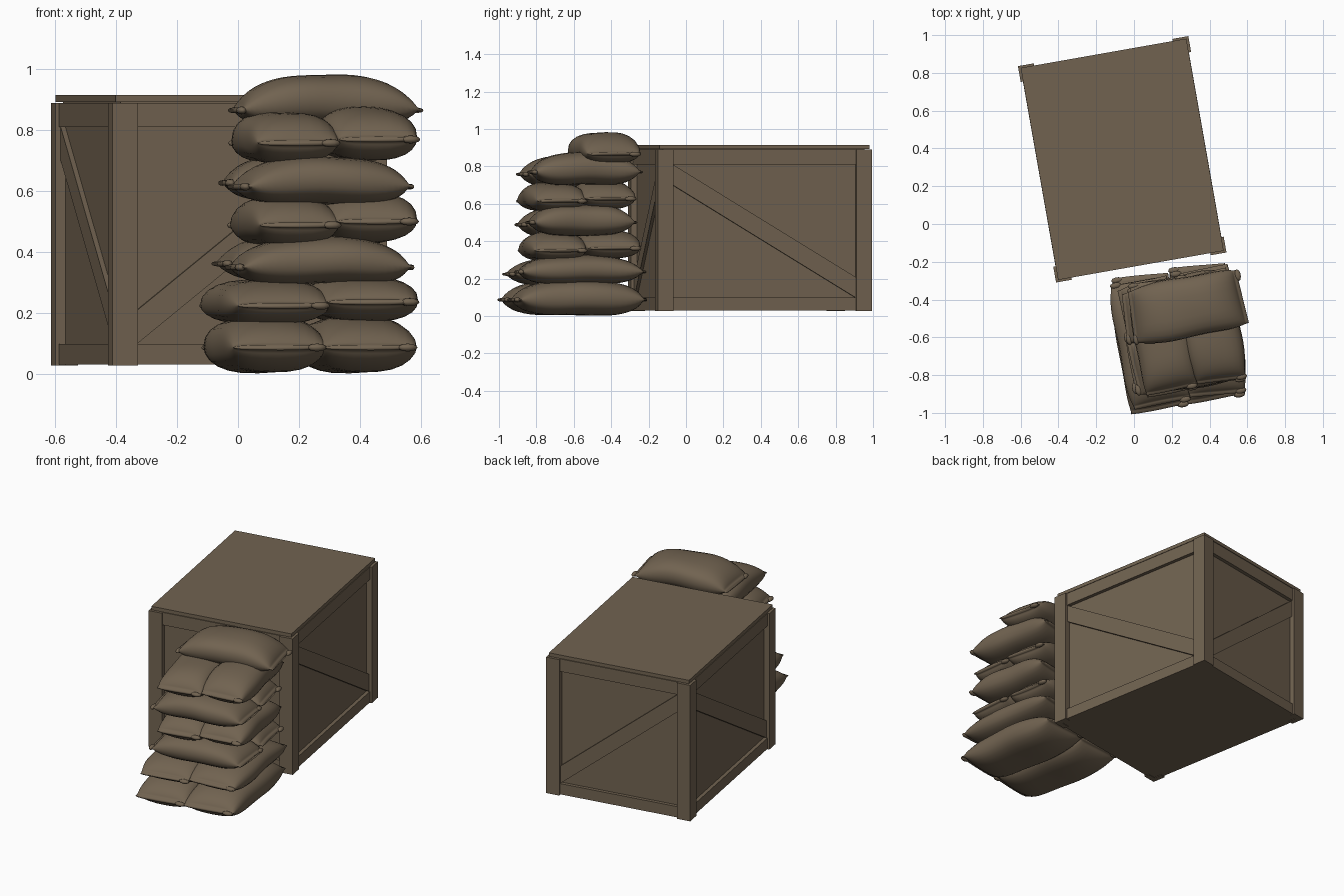
import bpy, bmesh, math, random
from mathutils import Matrix, Vector

if "Cube" in bpy.data.objects:
    bpy.data.objects.remove(bpy.data.objects["Cube"])

random.seed(4)


def material(name, rgb):
    m = bpy.data.materials.new(name)
    m.diffuse_color = (*rgb, 1)
    m.use_nodes = True
    m.node_tree.nodes["Principled BSDF"].inputs["Base Color"].default_value = m.diffuse_color
    return m


BROWN = material("dusty brown", (0.165, 0.124, 0.081))


def finish(bm, name, matrix, smooth=False):
    bmesh.ops.recalc_face_normals(bm, faces=bm.faces)
    me = bpy.data.meshes.new(name)
    bm.to_mesh(me)
    bm.free()
    ob = bpy.data.objects.new(name, me)
    bpy.context.collection.objects.link(ob)
    me.materials.append(BROWN)
    ob.matrix_world = matrix
    for p in me.polygons:
        p.use_smooth = smooth
    return ob


def prism(bm, pts, y0, y1, mat=Matrix()):
    """Extrude an (x, z) outline from y0 to y1."""
    a = [bm.verts.new(mat @ Vector((x, y0, z))) for x, z in pts]
    b = [bm.verts.new(mat @ Vector((x, y1, z))) for x, z in pts]
    bm.faces.new(a)
    bm.faces.new(b[::-1])
    n = len(pts)
    for i in range(n):
        bm.faces.new((a[i], b[i], b[(i + 1) % n], a[(i + 1) % n]))


def rect(x0, x1, z0, z1):
    return [(x0, z0), (x1, z0), (x1, z1), (x0, z1)]


# ---- Crate, turned ten degrees ----
TURN = math.radians(10)
CRATE = Matrix.Translation((-0.0625, 0.3425, 0)) @ Matrix.Rotation(TURN, 4, 'Z')
A, B = 0.458, 0.5815           # outer half sizes over the corner posts
POST_W, THICK = 0.085, 0.034

body, lid = bmesh.new(), bmesh.new()
prism(body, rect(-A + THICK, A - THICK, 0.03, 0.894), -B + THICK, B - THICK)
prism(lid, rect(-0.445, 0.445, 0.893, 0.915), -0.57, 0.57)
posts, rails, braces = bmesh.new(), bmesh.new(), bmesh.new()

for k in range(4):
    M = Matrix.Rotation(k * math.pi / 2, 4, 'Z')
    half, dist = (A, B) if k % 2 == 0 else (B, A)
    inner = half - POST_W
    outer = half if k % 2 == 0 else half - THICK
    # corner planks
    for s in (-1, 1):
        x0, x1 = sorted((s * inner, s * outer))
        prism(posts, rect(x0, x1, 0.027, 0.89), -dist, -dist + THICK, M)
    # top and bottom rails
    for z0, z1 in ((0.03, 0.098), (0.81, 0.89)):
        prism(rails, rect(-inner, inner, z0, z1), -dist + 0.012, -dist + THICK + 0.002, M)
    # diagonal: rises to the right on the ends, falls on the long sides
    s = 1 if k % 2 == 0 else -1
    w = 0.11
    prism(braces, [(-s * inner, 0.098), (s * inner, 0.81 - w), (s * inner, 0.81),
                   (-s * inner, 0.098 + w)], -dist + 0.018, -dist + THICK + 0.002, M)

for bm, name in ((body, "crate_panels"), (lid, "crate_lid"), (posts, "crate_corner_posts"),
                 (rails, "crate_rails"), (braces, "crate_braces")):
    finish(bm, name, CRATE)


# ---- Sandbags ----
def sandbag(name, centre, angle, L, W, z0, z1, droop):
    """Pillow along local x: half length L, half width W."""
    bm = bmesh.new()
    H, SEG = (z1 - z0) / 2, 24
    ts = [math.sin(math.pi / 2 * i / 12) for i in range(-12, 13)]
    ts = [-1.0, -0.96] + [0.94 * t for t in ts] + [0.96, 1.0]
    p1, p2 = random.uniform(0, 6), random.uniform(0, 6)

    def power(v, e):
        return math.copysign(abs(v) ** e, v)

    rings = []
    for t in ts:
        u = min(1, abs(t) / 0.95)
        h = max(0.009, H * (1 - u ** 3.6) ** 0.55)          # full belly, flat sewn ends
        w = W * (1 - 0.12 * u ** 4) + 0.004 * math.sin(5 * t + p1)
        ring = []
        for i in range(SEG):
            a = 2 * math.pi * i / SEG
            c, s = math.cos(a), math.sin(a)
            y = w * power(c, 0.8)
            z = h * power(s, 0.8) - droop * t * t
            z += 0.004 * math.sin(4 * t + p2 + 9 * y) * (1 - u)
            ring.append(bm.verts.new((L * t + 0.008 * math.sin(9 * y + p1) * t, y, z)))
        rings.append(ring)
    for r, q in zip(rings, rings[1:]):
        for i in range(SEG):
            j = (i + 1) % SEG
            bm.faces.new((r[i], r[j], q[j], q[i]))
    bm.faces.new(rings[0])
    bm.faces.new(rings[-1])
    # tied ear at one corner of each end
    for s in (-1, 1):
        m = Matrix.Translation((s * L * 0.985, s * W * 0.72, -droop)) \
            @ Matrix.Diagonal((0.017, 0.032, 0.013, 1))
        bmesh.ops.create_uvsphere(bm, u_segments=10, v_segments=6, radius=1, matrix=m)
    mat = Matrix.Translation((*centre, (z0 + z1) / 2)) @ Matrix.Rotation(angle, 4, 'Z')
    finish(bm, name, mat, True)


# centre x, centre y, bags run front to back, half length, half width, offset, bottom, top, droop
LAYERS = [
    (0.235, -0.60, True, 0.355, 0.172, 0.152, 0.003, 0.190, 0.010),
    (0.240, -0.60, True, 0.335, 0.172, 0.155, 0.165, 0.318, 0.012),
    (0.250, -0.575, False, 0.292, 0.160, 0.140, 0.300, 0.455, 0.022),
    (0.280, -0.585, True, 0.285, 0.150, 0.130, 0.425, 0.593, 0.015),
    (0.255, -0.585, False, 0.285, 0.152, 0.135, 0.565, 0.720, 0.022),
    (0.280, -0.57, True, 0.290, 0.150, 0.130, 0.695, 0.868, 0.018),
    (0.280, -0.44, False, 0.300, 0.160, 0.0, 0.815, 0.985, 0.035),
]
n = 0
for cx, cy, lengthwise, L, W, off, z0, z1, droop in LAYERS:
    for s in ((-1, 1) if off else (0,)):
        n += 1
        # neighbours are offset across their length
        d = TURN if lengthwise else TURN + math.pi / 2
        pos = (cx + s * off * math.cos(d), cy + s * off * math.sin(d))
        ang = TURN + random.uniform(-0.04, 0.02) + (math.pi / 2 if lengthwise else 0)
        lift = 0.006 * s if z0 > 0.1 else 0
        sandbag(f"sandbag_{n}", pos, ang, L, W, z0 + lift, z1 + lift, droop)
